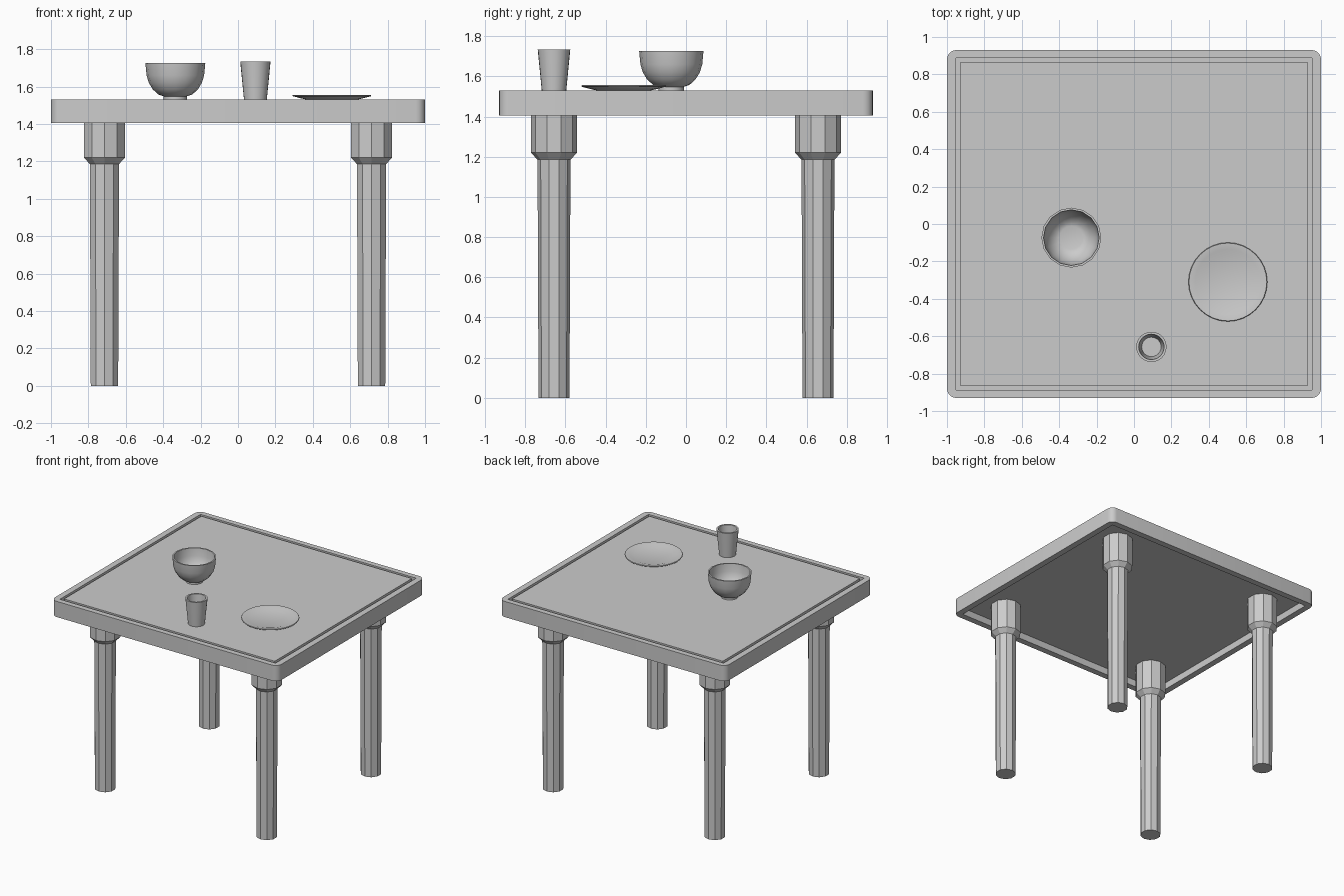
import bpy, bmesh, math

if "Cube" in bpy.data.objects:
    bpy.data.objects.remove(bpy.data.objects["Cube"])

def finish(bm, name, loc=(0, 0, 0), smooth=None):
    bmesh.ops.recalc_face_normals(bm, faces=bm.faces[:])
    me = bpy.data.meshes.new(name)
    bm.to_mesh(me)
    bm.free()
    ob = bpy.data.objects.new(name, me)
    ob.location = loc
    bpy.context.collection.objects.link(ob)
    if smooth:
        bpy.ops.object.select_all(action='DESELECT')
        ob.select_set(True)
        bpy.context.view_layer.objects.active = ob
        bpy.ops.object.shade_smooth_by_angle(angle=math.radians(smooth))
    return ob

def skin(bm, loops):
    """Join matching point loops with quads and cap both ends."""
    rings = [[bm.verts.new(p) for p in lp] for lp in loops]
    n = len(rings[0])
    for a, b in zip(rings, rings[1:]):
        for i in range(n):
            j = (i + 1) % n
            bm.faces.new((a[i], a[j], b[j], b[i]))
    bm.faces.new(rings[0])
    bm.faces.new(rings[-1])

def turned(name, profile, sides, loc, start=0.0, smooth=None):
    bm = bmesh.new()
    angs = [start + 2 * math.pi * i / sides for i in range(sides)]
    skin(bm, [[(r * math.cos(a), r * math.sin(a), z) for a in angs] for r, z in profile])
    return finish(bm, name, loc, smooth)

def rounded_rect(hx, hy, r, z, seg=5):
    pts = []
    for k, (sx, sy) in enumerate([(1, 1), (-1, 1), (-1, -1), (1, -1)]):
        for i in range(seg + 1):
            a = math.pi / 2 * (k + i / seg)
            pts.append((sx * (hx - r) + r * math.cos(a), sy * (hy - r) + r * math.sin(a), z))
    return pts

# Table top: rim, grooved upper face, recessed underside
TOP = 1.53
bm = bmesh.new()
skin(bm, [rounded_rect(*p) for p in [
    (.95, .88, .004, 1.46), (.95, .88, .004, 1.405),
    (1, .93, .05, 1.405), (1, .93, .05, TOP),
    (.952, .887, .004, TOP), (.952, .887, .004, 1.505),
    (.93, .865, .004, 1.505), (.93, .865, .004, TOP)]])
finish(bm, "table_top", smooth=30)

# Four ten-sided legs with a thicker collar
leg = [(.077, 0), (.082, 1.185), (.115, 1.22), (.115, 1.462)]
for sx, side in ((-1, "left"), (1, "right")):
    for sy, end in ((-1, "front"), (1, "back")):
        turned(f"{end}_{side}_leg", leg, 10, (sx * .714, sy * .657, 0), math.pi / 2)

# Bowl with foot ring and hollow inside
bowl = [(.063, 0), (.063, .018), (.09, .027), (.12, .054), (.142, .09), (.154, .13), (.16, .195),
        (.149, .195), (.143, .135), (.131, .095), (.108, .06), (.082, .038), (.062, .032)]
turned("bowl", bowl, 16, (-.335, -.073, TOP), smooth=40)

# Tapered cup
cup = [(.061, 0), (.081, .203), (.068, .203), (.052, .02)]
turned("cup", cup, 24, (.093, -.657, TOP), smooth=40)

# Shallow plate
plate = [(.135, 0), (.17, .008), (.208, .018), (.211, .022), (.208, .026),
         (.175, .023), (.142, .012)]
turned("plate", plate, 32, (.502, -.31, TOP), smooth=40)
